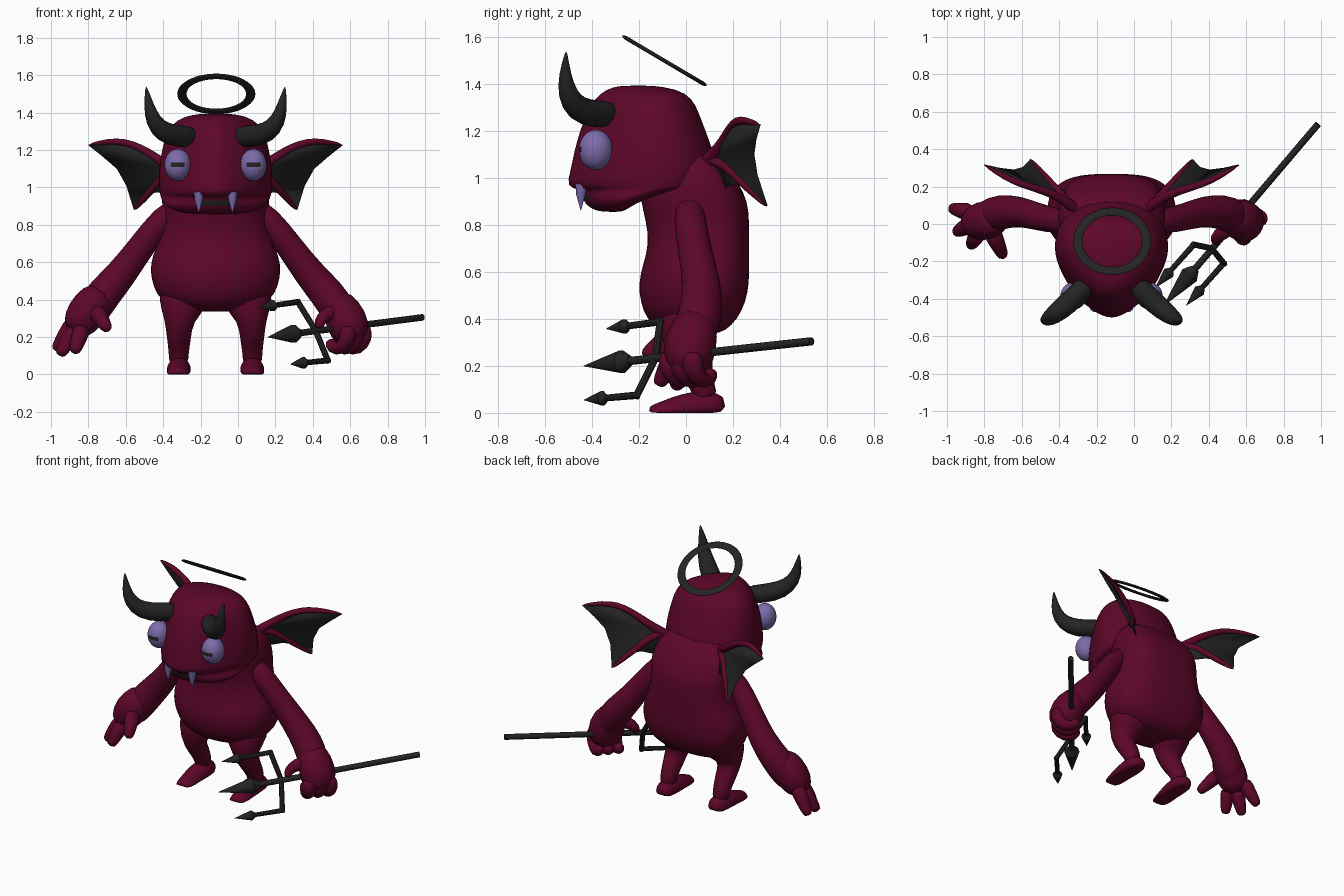
import bpy, bmesh, math
from mathutils import Vector, Matrix

if "Cube" in bpy.data.objects:
    bpy.data.objects.remove(bpy.data.objects["Cube"])

MID = -0.12  # the body's mirror plane


def material(name, rgb):
    m = bpy.data.materials.new(name)
    m.use_nodes = True
    col = (*rgb, 1)
    m.diffuse_color = col
    bsdf = m.node_tree.nodes["Principled BSDF"]
    bsdf.inputs["Base Color"].default_value = col
    bsdf.inputs["Roughness"].default_value = 0.7
    return m


SKIN = material("crimson skin", (0.108, 0.002, 0.022))
BLACK = material("charcoal", (0.017, 0.017, 0.017))
LILAC = material("lilac", (0.20, 0.15, 0.40))


def finish(bm, name, mats, subsurf=0):
    bmesh.ops.recalc_face_normals(bm, faces=bm.faces[:])
    me = bpy.data.meshes.new(name)
    bm.to_mesh(me)
    bm.free()
    ob = bpy.data.objects.new(name, me)
    bpy.context.collection.objects.link(ob)
    for m in mats:
        me.materials.append(m)
    me.shade_smooth()
    if subsurf:
        mod = ob.modifiers.new("smooth", 'SUBSURF')
        mod.levels = mod.render_levels = subsurf
    else:
        bpy.ops.object.select_all(action='DESELECT')
        ob.select_set(True)
        bpy.context.view_layer.objects.active = ob
        bpy.ops.object.shade_smooth_by_angle(angle=math.radians(40))
    return ob


def bridge(rings):
    """Skin a list of equal point rings and cap both ends."""
    bm = bmesh.new()
    vs = [[bm.verts.new(p) for p in r] for r in rings]
    n = len(vs[0])
    for a, b in zip(vs, vs[1:]):
        for i in range(n):
            j = (i + 1) % n
            bm.faces.new((a[i], a[j], b[j], b[i]))
    bm.faces.new(vs[0][::-1])
    bm.faces.new(vs[-1])
    return bm


def tube(name, pts, mat, sides=10, subsurf=1, floor=False):
    """Round tube through (x, y, z, radius) points."""
    P = [Vector(p[:3]) for p in pts]
    T = [(P[min(i + 1, len(P) - 1)] - P[max(i - 1, 0)]).normalized() for i in range(len(P))]
    q = T[0].to_track_quat('Z', 'Y')
    rings = []
    for i, p in enumerate(P):
        if i:
            q = T[i - 1].rotation_difference(T[i]) @ q
        ring = []
        for k in range(sides):
            a = math.tau * k / sides
            v = p + q @ Vector((math.cos(a), math.sin(a), 0)) * pts[i][3]
            if floor:
                v.z = max(v.z, 0)
            ring.append(v)
        rings.append(ring)
    return finish(bridge(rings), name, [mat], subsurf)


def side(pts, s):
    """Points given by distance from the mirror plane, placed on side s."""
    return [(MID + s * p[0], *p[1:]) for p in pts]


def stack(rows, cy, pf, pb, n=28):
    """Horizontal superellipse rings from (z, front y, back y, half width)."""
    rings = []
    for z, f, b, w in rows:
        c = min(max(cy, f + 0.4 * (b - f)), f + 0.75 * (b - f))
        ring = []
        for k in range(n):
            a = math.tau * k / n
            co, si = math.cos(a), math.sin(a)
            p, r = (pf, c - f) if si < 0 else (pb, b - c)
            x = math.copysign(abs(co) ** (2 / p), co) * w
            y = math.copysign(abs(si) ** (2 / p), si) * r
            ring.append((MID + x, c + y, z))
        rings.append(ring)
    return bridge(rings)


# torso
finish(stack([(.335, -.04, .12, .12), (.35, -.11, .17, .21), (.40, -.17, .22, .30),
              (.47, -.195, .255, .335), (.55, -.205, .27, .352), (.63, -.185, .27, .342),
              (.72, -.158, .27, .30), (.82, -.172, .27, .28), (.90, -.195, .264, .288),
              (.98, -.195, .225, .288), (1.05, -.12, .172, .27), (1.12, -.06, .125, .215)],
             0.03, 2, 3), "torso", [SKIN], 1)

# head with overhanging snout, receding chin and dark mouth band
bm = stack([(.855, -.37, -.27, .14), (.875, -.415, -.24, .22), (.905, -.44, -.19, .27),
            (.93, -.448, -.1, .29), (.955, -.46, .06, .296), (.962, -.515, .12, .30),
            (1.03, -.495, .145, .307), (1.12, -.478, .115, .303), (1.2, -.455, .085, .288),
            (1.28, -.425, .055, .268), (1.34, -.39, .028, .235), (1.38, -.34, -.035, .17),
            (1.395, -.28, -.15, .08)], -0.13, 1.62, 2.2)
for f in bm.faces:
    c = f.calc_center_median()
    if .905 < c.z < .93 and abs(c.x - MID) < .1 and c.y < -.3:
        f.material_index = 1
finish(bm, "head", [SKIN, BLACK], 1)

for s, tag in ((1, "left"), (-1, "right")):
    # eye with a cut slit pupil
    bm = bmesh.new()
    bmesh.ops.create_uvsphere(bm, u_segments=32, v_segments=20, radius=1)
    bm.transform(Matrix.Diagonal((.071, .072, .086, 1)))
    hw, hh = .037, .012
    for co, no in (((hw, 0, 0), (1, 0, 0)), ((-hw, 0, 0), (1, 0, 0)),
                   ((0, 0, hh), (0, 0, 1)), ((0, 0, -hh), (0, 0, 1))):
        bmesh.ops.bisect_plane(bm, geom=bm.verts[:] + bm.edges[:] + bm.faces[:],
                               plane_co=co, plane_no=no)
    for f in bm.faces:
        c = f.calc_center_median()
        if c.y < 0 and abs(c.x) < hw and abs(c.z) < hh:
            f.material_index = 1
    bm.transform(Matrix.Translation((MID + s * .202, -.384, 1.12)))
    finish(bm, tag + "_eye", [LILAC, BLACK])

    # horn
    tube(tag + "_horn", side([(.11, -.30, 1.275, .058), (.19, -.385, 1.27, .062),
                              (.28, -.465, 1.292, .059), (.335, -.505, 1.355, .045),
                              (.357, -.517, 1.44, .028), (.372, -.51, 1.545, .003)], s), BLACK, 12)
    # fang
    tube(tag + "_fang", side([(.09, -.445, .975, .027), (.09, -.448, .93, .021),
                              (.09, -.448, .862, .001)], s), LILAC, 10, 0)

    # wing membrane, leading arm and finger bone
    inner, root = (.16, .05, 1.04), (.24, .12, 1.10)
    lead = [(.31, .16, 1.155), (.405, .19, 1.215), (.49, .215, 1.245), (.57, .25, 1.247)]
    tip, low = (.68, .315, 1.228), (.435, .345, .88)
    outline = [root] + lead + [tip, (.60, .297, 1.165), (.525, .288, 1.10), (.475, .302, 1.01),
                               low, (.385, .28, .955), (.31, .21, .975), (.2, .14, .95)]
    bm = bmesh.new()
    vs = [bm.verts.new(p) for p in side(outline, s)]
    for a, b in zip(vs[1:], vs[2:]):
        bm.faces.new((vs[0], a, b))
    wing = finish(bm, tag + "_wing_membrane", [BLACK])
    mod = wing.modifiers.new("thickness", 'SOLIDIFY')
    mod.thickness, mod.offset = .008, 0
    radii = (.035, .03, .026, .022, .02, .018, .008)
    tube(tag + "_wing_arm", side([(*p, r) for p, r in zip([inner, root] + lead + [tip], radii)], s),
         SKIN, 8)
    R, L = Vector(root), Vector(low)
    tube(tag + "_wing_finger", side([(*inner, .03)] + [(*R.lerp(L, t), r) for t, r in
                                    ((0, .028), (.4, .023), (.8, .018), (1.01, .008))], s), SKIN, 8)

    # arm
    tube(tag + "_arm", side([(.20, .02, .90, .05), (.27, .01, .85, .072), (.40, .04, .68, .074),
                             (.50, .07, .54, .086), (.60, .065, .43, .098),
                             (.66, .035, .34, .10), (.70, .02, .26, .07)], s), SKIN, 12)
    # leg and foot
    tube(tag + "_leg", side([(.16, .05, .48, .13), (.175, .01, .39, .143), (.197, -.035, .285, .078),
                             (.195, .02, .20, .068), (.197, .075, .12, .055),
                             (.197, .085, .04, .055)], s), SKIN, 12)
    tube(tag + "_foot", side([(.195, .17, .02, .05), (.195, .09, .035, .068), (.197, -.01, .02, .066),
                              (.2, -.09, -.01, .062), (.2, -.16, -.02, .05)], s), SKIN, 12, 1, True)

# open right hand
tube("right_palm", [(-.72, .04, .45, .085), (-.78, .02, .37, .112),
                    (-.845, .01, .28, .105), (-.88, .01, .22, .06)], SKIN, 12)
for i, (a, b) in enumerate((((-.87, .06, .29), (-.98, .085, .125)),
                            ((-.87, .0, .25), (-.955, -.045, .10)),
                            ((-.83, -.04, .26), (-.875, -.12, .115)),
                            ((-.765, -.03, .35), (-.695, -.18, .24)))):
    A, B = Vector(a), Vector(b)
    tube(f"right_finger_{i + 1}", [(*A, .06), (*A.lerp(B, .5), .046),
                                   (*A.lerp(B, .85), .037), (*B, .024)], SKIN, 8)

# trident: shaft, centre point and two side prongs
TAIL, TIP = Vector((.985, .535, .305)), Vector((.16, -.435, .20))
AIM = (TIP - TAIL).normalized()


def arrow(name, tip, direction, length, r):
    tube(name, [(*(tip - direction * d * length), w * r)
                for d, w in ((0, .03), (.82, 1), (1, .45))], BLACK, 10, 0)


tube("trident_shaft", [(*TAIL, .018), (*(TIP - AIM * .2), .018)], BLACK, 10, 0)
arrow("trident_centre_point", TIP, AIM, .26, .05)
JOIN = Vector((.415, -.13, .235))
for tag, corner, tip in (("lower", (.48, -.21, .075), (.28, -.435, .055)),
                         ("upper", (.32, -.11, .388), (.115, -.34, .358))):
    C, P = Vector(corner), Vector(tip)
    d = (P - C).normalized()
    tube(tag + "_prong_arm", [(*JOIN, .016), (*C.lerp(JOIN, -.06), .016)], BLACK, 8, 0)
    tube(tag + "_prong", [(*(C - d * .008), .016), (*(P - d * .1), .014)], BLACK, 8, 0)
    arrow(tag + "_prong_point", P, d, .13, .032)

# left fist wrapped around the shaft
tube("left_fist", [(.50, .05, .42, .08), (.555, .03, .34, .112), (.60, .01, .25, .12),
                   (.60, .0, .16, .085)], SKIN, 12)
along = Vector((.65, .76, 0))
out = Vector((.76, -.65, 0))
for i, s in enumerate((-.065, 0, .065)):
    c = Vector((.575, .025, 0)) + along * s
    path = [(.065, .27, .05), (.08, .19, .052), (.025, .135, .045), (-.04, .14, .04), (-.06, .19, .03)]
    tube(f"left_finger_{i + 1}", [(*(c + out * o + Vector((0, 0, z))), r) for o, z, r in path], SKIN, 8)
tube("left_thumb", [(.53, .0, .34, .055), (.47, -.05, .32, .042), (.43, -.08, .28, .034),
                    (.44, -.10, .24, .022)], SKIN, 8)

# halo: flattened tilted ring
bpy.ops.mesh.primitive_torus_add(major_radius=.184, minor_radius=.025, major_segments=48,
                                 minor_segments=10, location=(MID + .004, -.092, 1.50),
                                 rotation=(math.radians(-30.6), 0, 0))
halo = bpy.context.object
halo.name = "halo"
halo.scale.z = .35
halo.data.materials.append(BLACK)
halo.data.shade_smooth()
